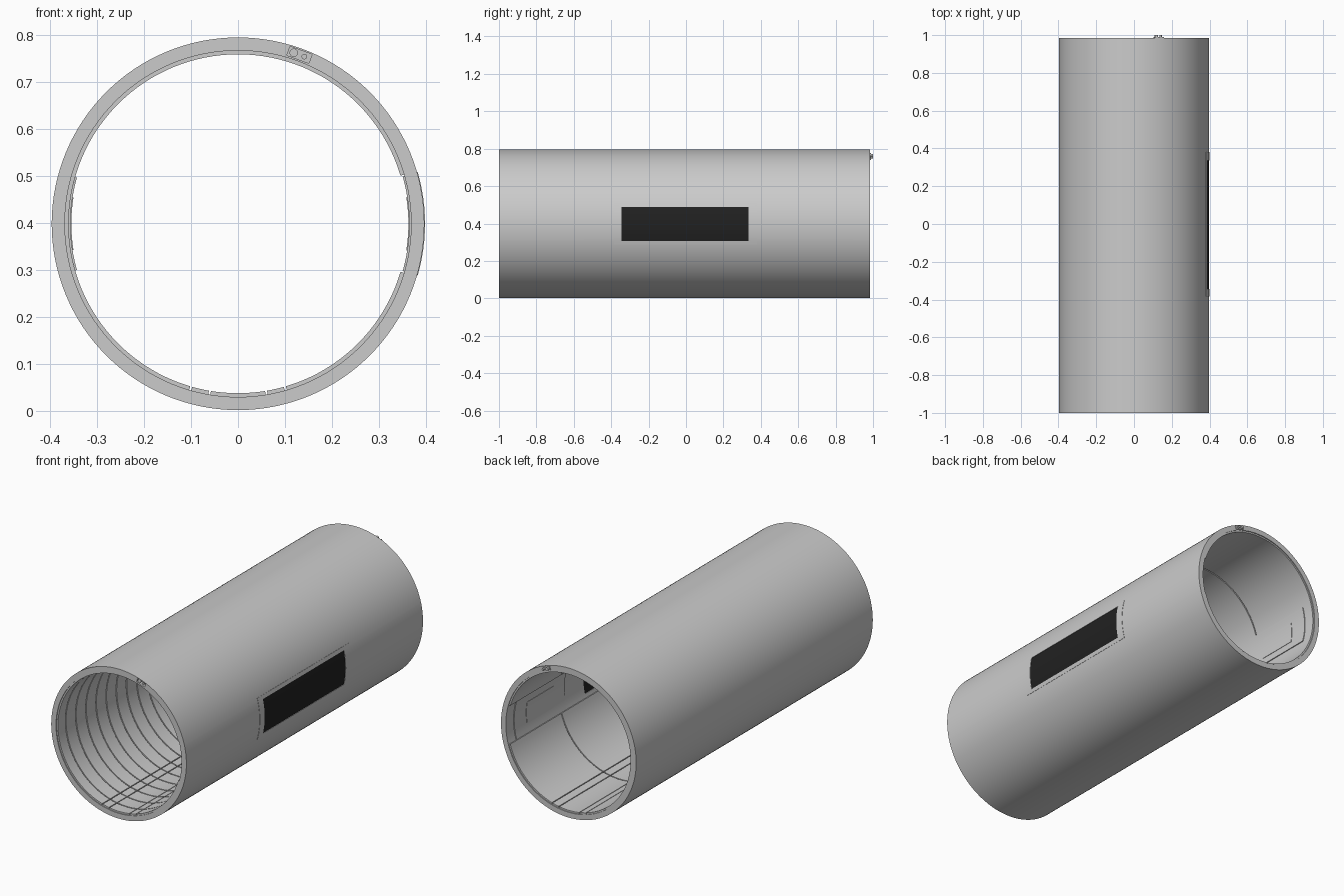
import bpy, bmesh, math
from mathutils import Matrix, Vector

if "Cube" in bpy.data.objects:
    bpy.data.objects.remove(bpy.data.objects["Cube"])

ZC = 0.398          # height of the tube axis
Y0, Y1 = -1.0, 0.985
WIN = math.radians(13.2)    # half angle of the window opening
FRAME = math.radians(16)    # half angle of the window frame
TAU = 2 * math.pi


def finish(ob):
    bpy.ops.object.select_all(action='DESELECT')
    ob.select_set(True)
    bpy.context.view_layer.objects.active = ob
    bpy.ops.object.convert(target='MESH')
    bpy.ops.object.shade_smooth_by_angle(angle=math.radians(30))
    return ob


def shell(name, r_in, r_out, angles, ys, skip=None, closed=False, cutter=None):
    """Curved sheet around the axis with optional missing cells, then thickened inward."""
    bm = bmesh.new()
    grid = [[bm.verts.new((r_out * math.cos(a), y, ZC + r_out * math.sin(a)))
             for y in ys] for a in angles]
    n = len(angles)
    for i in range(n if closed else n - 1):
        j = (i + 1) % n
        a1 = angles[j] + (TAU if j == 0 else 0)
        for k in range(len(ys) - 1):
            if skip and skip((angles[i] + a1) / 2, (ys[k] + ys[k + 1]) / 2):
                continue
            f = bm.faces.new((grid[i][k], grid[i][k + 1], grid[j][k + 1], grid[j][k]))
            f.normal_update()
            c = f.calc_center_median()
            if f.normal.dot(Vector((c.x, 0, c.z - ZC))) < 0:
                f.normal_flip()
    bmesh.ops.delete(bm, geom=[v for v in bm.verts if not v.link_faces], context='VERTS')
    me = bpy.data.meshes.new(name)
    bm.to_mesh(me)
    bm.free()
    ob = bpy.data.objects.new(name, me)
    bpy.context.collection.objects.link(ob)
    sol = ob.modifiers.new("thickness", 'SOLIDIFY')
    sol.thickness = r_out - r_in
    sol.offset = -1
    if cutter:
        b = ob.modifiers.new("pocket", 'BOOLEAN')
        b.object = cutter
        b.solver = 'EXACT'
    return finish(ob)


def span(a, b, n):
    return [a + (b - a) * i / n for i in range(n + 1)]


def ring_angles(extra, n=128):
    """Full circle of angles with extra exact breaks added."""
    base = [TAU * i / n - math.pi for i in range(n)]
    base = [a for a in base if all(abs(a - e) > 0.008 for e in extra)]
    return sorted(base + list(extra))


# connector position near the top of the rim
TILT = math.radians(70)
CON = Vector((0.383 * math.cos(TILT), 0, ZC + 0.383 * math.sin(TILT)))
ROT = Matrix.Rotation(math.pi / 2 - TILT, 4, 'Y')


def block(name, off, y0, y1, w, h):
    bpy.ops.mesh.primitive_cube_add(size=1)
    ob = bpy.context.object
    ob.name = name
    p = CON + ROT @ Vector((off, 0, 0)) + Vector((0, (y0 + y1) / 2, 0))
    ob.matrix_world = Matrix.Translation(p) @ ROT @ Matrix.Diagonal((w, y1 - y0, h, 1))
    return ob


def pin(name, off, y0, y1, r):
    bpy.ops.mesh.primitive_cylinder_add(vertices=24, radius=r, depth=y1 - y0)
    ob = bpy.context.object
    ob.name = name
    p = CON + ROT @ Vector((off, 0, 0)) + Vector((0, (y0 + y1) / 2, 0))
    ob.matrix_world = Matrix.Translation(p) @ ROT @ Matrix.Rotation(math.pi / 2, 4, 'X')
    return finish(ob)


# outer tube with window opening and a small pocket in the front rim
pocket = block("pocket_cutter", 0, -1.05, -0.97, 0.05, 0.02)
pocket.hide_render = True
pocket.hide_viewport = False
shell("outer_tube", 0.369, 0.397, ring_angles((-WIN, WIN)), [Y0, -0.345, 0.335, Y1],
      lambda a, y: abs(a) < WIN and -0.345 < y < 0.335, True, pocket)
pocket.hide_set(True)

# inner lining: ring grooves, lengthwise floor grooves, open strip behind the window
SIDE = math.radians(16.5)
HALF = 0.003
floor_cuts = [-math.pi / 2 + s * math.asin(x / 0.362) for s in (-1, 1) for x in (0.06, 0.1)]
cut_w = 0.006
breaks = [-SIDE, SIDE] + [c + s * cut_w for c in floor_cuts for s in (-1, 1)]
rings = [-0.93 + 0.085 * i for i in range(13)] + [0.55]
ys = sorted([-0.995, 0.98] + [y + s * HALF for y in rings for s in (-1, 1)])


def lining_gap(a, y):
    return (abs(a) < SIDE or any(abs(y - r) < HALF for r in rings)
            or any(abs(a - c) < cut_w for c in floor_cuts))


shell("inner_lining", 0.361, 0.369, ring_angles(breaks), ys, lining_gap, True)

# side panels inside the back end, each with a raised centre
for side, mid in (("right", 0.0), ("left", math.pi)):
    big = math.radians(16)
    small = math.radians(9)
    r = 0.369 if mid == 0 else 0.361
    shell(side + "_inner_panel", r - 0.004, r, span(mid - big, mid + big, 12), [0.5, 0.92])
    shell(side + "_inner_panel_centre", r - 0.006, r - 0.004,
          span(mid - small, mid + small, 8), [0.6, 0.82])

# window frame and dark curved pane
shell("window_frame", 0.393, 0.3985, sorted(span(-WIN, WIN, 10) + [-FRAME, FRAME]),
      [-0.385, -0.345, 0.335, 0.38],
      lambda a, y: abs(a) < WIN and -0.345 < y < 0.335)
pane = shell("window_pane", 0.372, 0.3965, span(-WIN, WIN, 10), [-0.345, 0.335])
dark = bpy.data.materials.new("dark_pane")
dark.diffuse_color = (0.015, 0.015, 0.015, 1)
dark.use_nodes = True
dark.node_tree.nodes["Principled BSDF"].inputs["Base Color"].default_value = dark.diffuse_color
pane.data.materials.append(dark)

# connector in the front pocket and the plug on the back rim
pin("front_socket_large", -0.013, -0.998, -0.968, 0.009)
pin("front_socket_small", 0.011, -0.998, -0.968, 0.006)
block("back_plug_base", 0, 0.975, 0.990, 0.05, 0.02)
pin("back_plug_large", -0.013, 0.98, 1.0, 0.009)
pin("back_plug_small", 0.011, 0.98, 1.0, 0.006)
